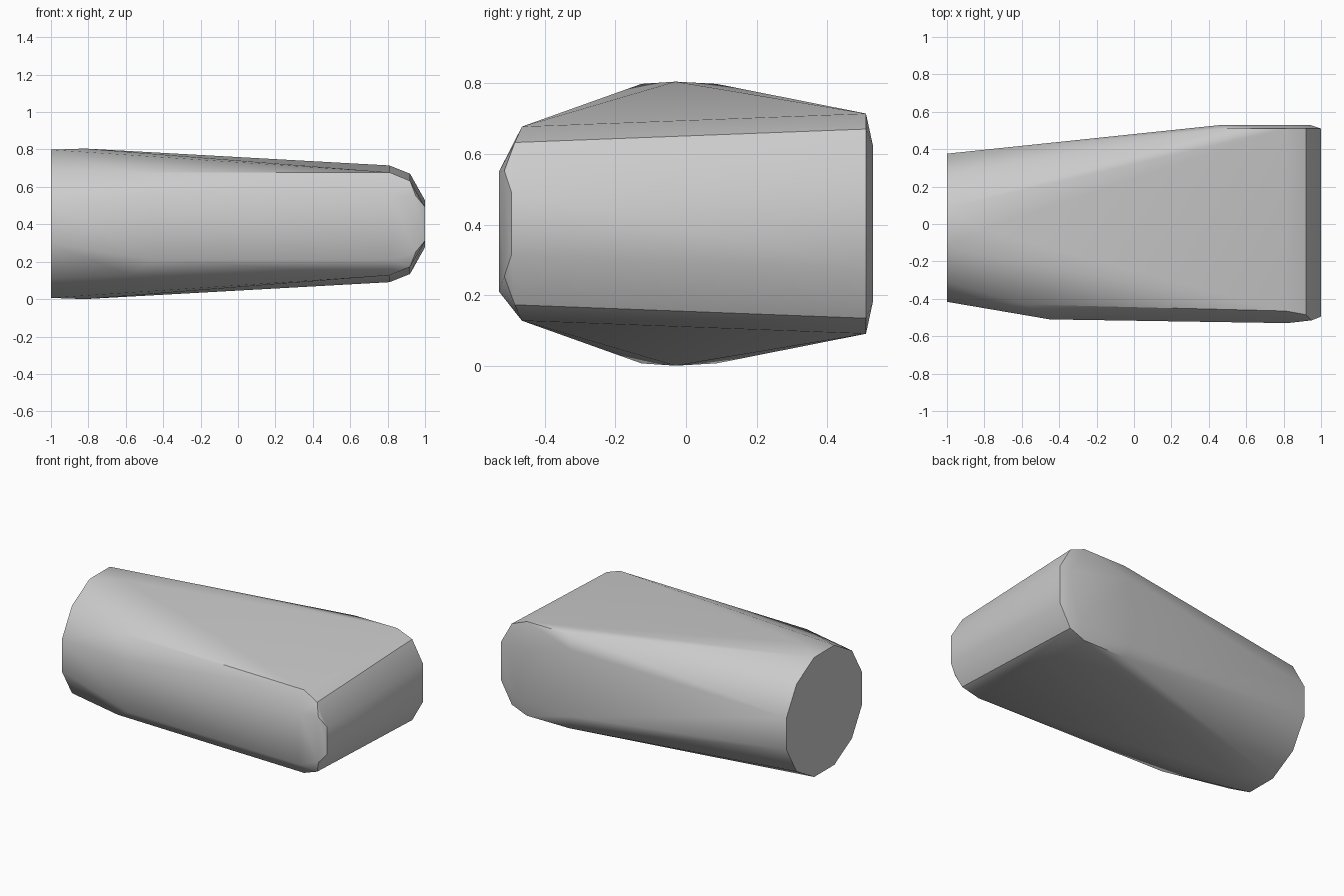
import bpy
import bmesh
from math import cos, sin, pi, radians

MID = 0.4025  # height of the horizontal mirror plane

cube = bpy.data.objects.get("Cube")
if cube:
    bpy.data.objects.remove(cube, do_unlink=True)

grey = bpy.data.materials.new("plain grey")
grey.use_nodes = True
colour = (0.6, 0.6, 0.6, 1)
grey.diffuse_color = colour
grey.node_tree.nodes["Principled BSDF"].inputs["Base Color"].default_value = colour

points = []


def mirrored(x, y, half_height):
    """Add a point above and its twin below the mirror plane."""
    points.append((x, y, MID + half_height))
    points.append((x, y, MID - half_height))


# Flat twelve-sided end
sides = 12
for i in range(sides):
    angle = 2 * pi * (i + 0.5) / sides
    points.append((-1, -0.02 + 0.41 * cos(angle), MID + 0.41 * sin(angle)))

# Slight crown just behind the flat end
mirrored(-0.82, -0.03, MID)

# Front side: upper and lower rims
for x, y in ((-0.58, -0.43), (0.81, -0.465)):
    mirrored(x, y, 0.275)
for x, y in ((-0.45, -0.51), (0.82, -0.53)):
    points.append((x, y, 0.55))
    points.append((x, y, 0.21))

# Rounded nose, front corner
mirrored(0.92, -0.485, 0.23)
mirrored(0.95, -0.515, 0.15)
mirrored(1, -0.495, 0.09)

# Rounded nose, back corner
mirrored(0.81, 0.51, 0.312)
mirrored(0.92, 0.51, 0.268)
mirrored(1, 0.51, 0.125)

# Back side panel
mirrored(0.5, 0.51, 0.312)
mirrored(0.47, 0.53, 0.22)
mirrored(0.86, 0.53, 0.22)
mirrored(0.94, 0.53, 0.11)

# Stretch a convex skin over the points
bm = bmesh.new()
for point in points:
    bm.verts.new(point)
hull = bmesh.ops.convex_hull(bm, input=bm.verts)
loose = [v for v in bm.verts if not v.link_faces]
bmesh.ops.delete(bm, geom=loose, context="VERTS")
bmesh.ops.dissolve_limit(bm, angle_limit=radians(1), verts=bm.verts, edges=bm.edges)
bmesh.ops.recalc_face_normals(bm, faces=bm.faces)

mesh = bpy.data.meshes.new("tapered_block")
bm.to_mesh(mesh)
bm.free()
mesh.materials.append(grey)
block = bpy.data.objects.new("tapered_block", mesh)
bpy.context.collection.objects.link(block)

# Smooth the gentle bends, keep the rims sharp
bpy.ops.object.select_all(action="DESELECT")
block.select_set(True)
bpy.context.view_layer.objects.active = block
bpy.ops.object.shade_smooth_by_angle(angle=radians(35))
